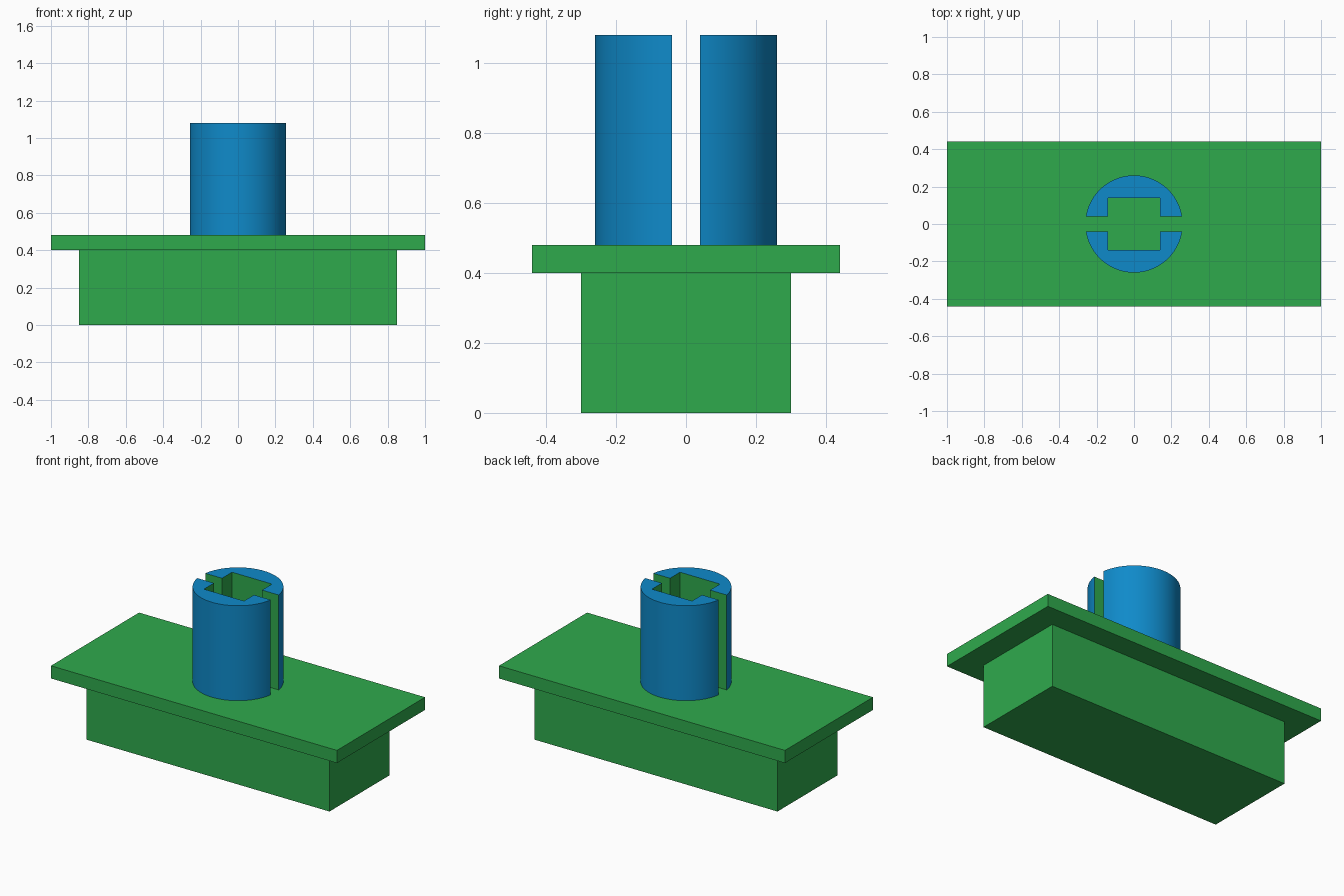
import bpy, bmesh, math

if "Cube" in bpy.data.objects:
    bpy.data.objects.remove(bpy.data.objects["Cube"])


def material(name, rgb):
    m = bpy.data.materials.new(name)
    m.diffuse_color = (*rgb, 1)
    m.use_nodes = True
    m.node_tree.nodes["Principled BSDF"].inputs["Base Color"].default_value = m.diffuse_color
    return m


GREEN = material("green", (0.028, 0.400, 0.073))
BLUE = material("blue", (0.0048, 0.255, 0.590))


def box(name, size, z0):
    bpy.ops.mesh.primitive_cube_add(size=1, location=(0, 0, z0 + size[2] / 2))
    ob = bpy.context.object
    ob.name = name
    ob.scale = size
    bpy.ops.object.transform_apply(location=True, rotation=False, scale=True)
    ob.data.materials.append(GREEN)
    return ob


# Lower block and overhanging plate
box("base_block", (1.70, 0.60, 0.40), 0.0)
box("top_plate", (2.00, 0.88, 0.08), 0.40)

# Split round post: half ring with a square bore and a slot along x
R, BORE, SLOT = 0.26, 0.14, 0.04
Z0, Z1 = 0.48, 1.08
STEPS = 40


def post_half(name, side):
    a = math.asin(SLOT / R)
    pts = [(R * math.cos(t), R * math.sin(t))
           for t in (a + (math.pi - 2 * a) * i / STEPS for i in range(STEPS + 1))]
    pts += [(-BORE, SLOT), (-BORE, BORE), (BORE, BORE), (BORE, SLOT)]
    bm = bmesh.new()
    face = bm.faces.new([bm.verts.new((x, y * side, Z0)) for x, y in pts])
    new = bmesh.ops.extrude_face_region(bm, geom=[face])["geom"]
    bmesh.ops.translate(bm, vec=(0, 0, Z1 - Z0),
                        verts=[g for g in new if isinstance(g, bmesh.types.BMVert)])
    bmesh.ops.recalc_face_normals(bm, faces=bm.faces)
    # Bore and slot walls are green, the outer skin and the rim are blue
    for f in bm.faces:
        outer = all(v.co.xy.length > R - 0.001 for v in f.verts)
        slot_wall = all(abs(abs(v.co.y) - SLOT) < 0.001 for v in f.verts)
        rim = abs(f.normal.z) > 0.9
        f.material_index = 0 if rim or (outer and not slot_wall) else 1
    me = bpy.data.meshes.new(name)
    bm.to_mesh(me)
    bm.free()
    me.materials.append(BLUE)
    me.materials.append(GREEN)
    ob = bpy.data.objects.new(name, me)
    bpy.context.collection.objects.link(ob)
    bpy.ops.object.select_all(action='DESELECT')
    ob.select_set(True)
    bpy.context.view_layer.objects.active = ob
    bpy.ops.object.shade_smooth_by_angle(angle=math.radians(30))


post_half("post_back_half", 1)
post_half("post_front_half", -1)
